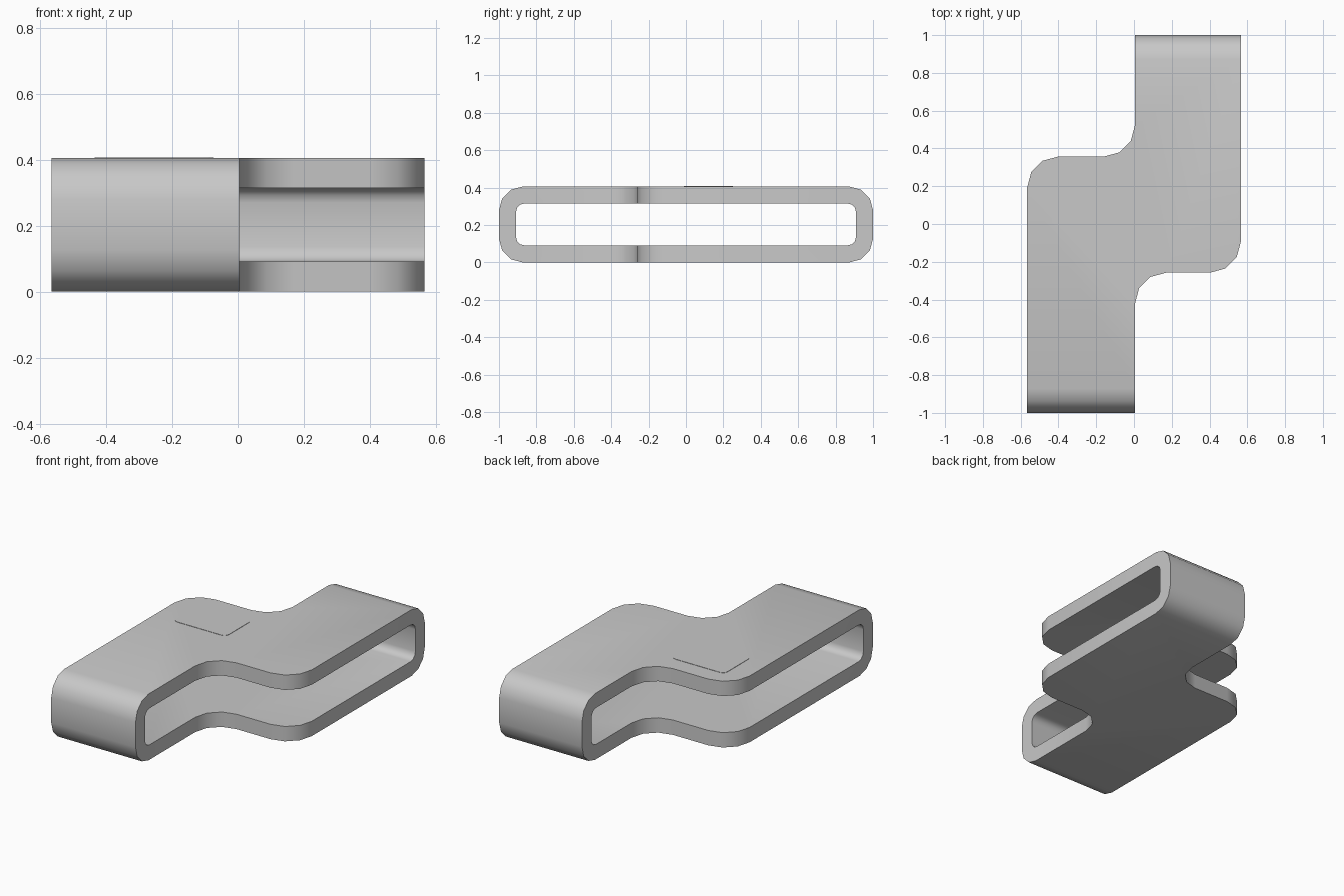
import bpy, bmesh, math
from mathutils import Vector

cube = bpy.data.objects.get("Cube")
if cube:
    bpy.data.objects.remove(cube, do_unlink=True)

HEIGHT, WALL = 0.406, 0.091

grey = bpy.data.materials.new("plain grey")
grey.use_nodes = True
grey.diffuse_color = (0.58, 0.58, 0.58, 1)
grey.node_tree.nodes["Principled BSDF"].inputs["Base Color"].default_value = grey.diffuse_color


def rounded(corners, segments=3):
    """Round a closed 2D outline given as (x, y, radius); right-angled corners only."""
    points = []
    for i, (x, y, r) in enumerate(corners):
        p = Vector((x, y))
        if r == 0:
            points.append(p)
            continue
        before = (Vector(corners[i - 1][:2]) - p).normalized()
        after = (Vector(corners[(i + 1) % len(corners)][:2]) - p).normalized()
        for k in range(segments + 1):
            a = math.pi / 2 * k / segments
            points.append(p + before * r * (1 - math.sin(a)) + after * r * (1 - math.cos(a)))
    return points


def rectangle(x0, x1, y0, y1, r):
    return rounded([(x0, y0, r), (x1, y0, r), (x1, y1, r), (x0, y1, r)])


def finish(name, bm):
    bmesh.ops.recalc_face_normals(bm, faces=bm.faces)
    mesh = bpy.data.meshes.new(name)
    bm.to_mesh(mesh)
    bm.free()
    mesh.materials.append(grey)
    obj = bpy.data.objects.new(name, mesh)
    bpy.context.collection.objects.link(obj)
    return obj


def prism(name, outline, z0, z1):
    bm = bmesh.new()
    face = bm.faces.new([bm.verts.new((p.x, p.y, z0)) for p in outline])
    new = bmesh.ops.extrude_face_region(bm, geom=[face])["geom"]
    bmesh.ops.translate(bm, vec=(0, 0, z1 - z0),
                        verts=[v for v in new if isinstance(v, bmesh.types.BMVert)])
    # extruding keeps the base face, so the solid is closed
    if not face.is_valid:
        bmesh.ops.holes_fill(bm, edges=[e for e in bm.edges if e.is_boundary])
    return finish(name, bm)


# Band: a rounded flat tube running along x
outer = rectangle(-1, 1, 0, HEIGHT, 0.127)
inner = rectangle(-1 + WALL, 1 - WALL, WALL, HEIGHT - WALL, 0.045)
bm = bmesh.new()
rings = [[bm.verts.new((x, p.x, p.y)) for p in loop]
         for x, loop in ((-0.8, outer), (0.8, outer), (0.8, inner), (-0.8, inner))]
n = len(outer)
for a, b in zip(rings, rings[1:] + rings[:1]):
    for i in range(n):
        j = (i + 1) % n
        bm.faces.new((a[i], a[j], b[j], b[i]))
band = finish("offset_band", bm)

# Stepped outline that trims the band from above
SIDE, STEP, R = 0.566, 0.005, 0.165
outline = rounded([
    (-SIDE, -1.2, 0), (STEP, -1.2, 0), (STEP, -0.258, R), (SIDE, -0.258, R),
    (SIDE, 1.2, 0), (STEP, 1.2, 0), (STEP, 0.357, R), (-SIDE, 0.357, R)])
cutter = prism("outline_cutter", outline, -0.2, HEIGHT + 0.2)
cutter.hide_render = True

trim = band.modifiers.new("trim", "BOOLEAN")
trim.operation = "INTERSECT"
trim.solver = "EXACT"
trim.object = cutter
bpy.context.view_layer.objects.active = band
band.select_set(True)
bpy.ops.object.modifier_apply(modifier="trim")
bpy.data.objects.remove(cutter, do_unlink=True)
bpy.ops.object.shade_smooth_by_angle(angle=math.radians(40))

# Thin label panel on the top
prism("top_panel", rectangle(-0.435, -0.075, -0.01, 0.25, 0.03), HEIGHT - 0.01, HEIGHT + 0.002)
